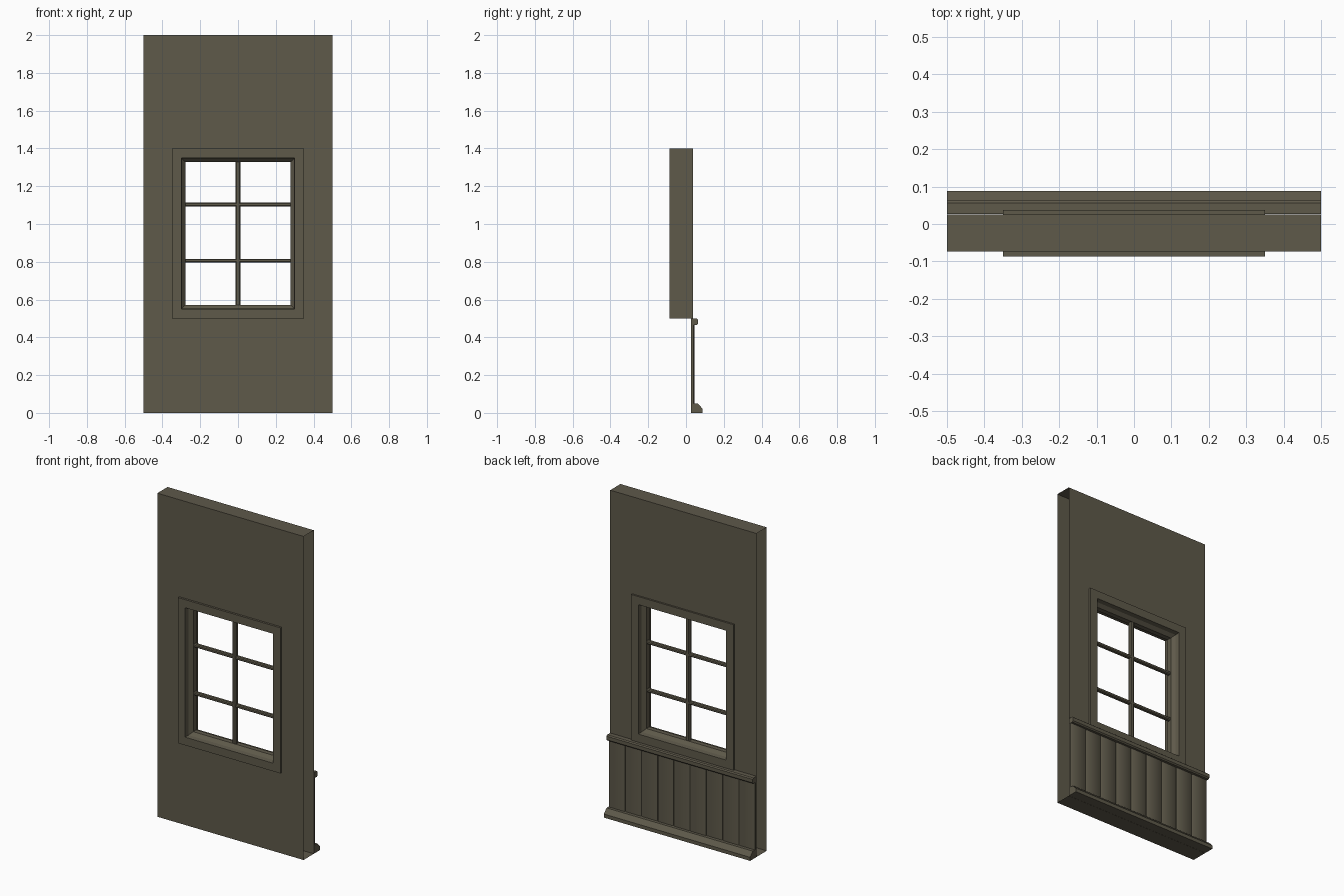
import bpy, bmesh, random

if "Cube" in bpy.data.objects:
    bpy.data.objects.remove(bpy.data.objects["Cube"])
random.seed(4)

mat = bpy.data.materials.new("olive_brown_paint")
mat.diffuse_color = (0.112, 0.100, 0.068, 1)
mat.use_nodes = True
mat.node_tree.nodes["Principled BSDF"].inputs["Base Color"].default_value = mat.diffuse_color


def finish(bm, name, smooth=False):
    me = bpy.data.meshes.new(name)
    bm.to_mesh(me)
    bm.free()
    ob = bpy.data.objects.new(name, me)
    bpy.context.collection.objects.link(ob)
    me.materials.append(mat)
    if smooth:
        bpy.ops.object.select_all(action='DESELECT')
        bpy.context.view_layer.objects.active = ob
        ob.select_set(True)
        bpy.ops.object.shade_smooth_by_angle(angle=0.7)
    return ob


def rect(bm, hx, z0, z1, y):
    return [bm.verts.new(p) for p in ((-hx, y, z0), (hx, y, z0), (hx, y, z1), (-hx, y, z1))]


def bridge(bm, a, b, sides=range(4)):
    n = len(a)
    for i in sides:
        j = (i + 1) % n
        bm.faces.new((a[i], a[j], b[j], b[i]))


def extrude_profile(name, section, axis, lo, hi, smooth=False):
    """Closed section (across, up) extruded along x or z."""
    bm = bmesh.new()
    place = {'x': lambda s, t: (t, s[0], s[1]), 'z': lambda s, t: (s[0], s[1], t)}[axis]
    a, b = ([bm.verts.new(place(s, t)) for s in section] for t in (lo, hi))
    bridge(bm, a, b, range(len(section)))
    bm.faces.new(a)
    bm.faces.new(b)
    bmesh.ops.recalc_face_normals(bm, faces=bm.faces)
    return finish(bm, name, smooth)


def octagon(cx, cy, w, d, c):
    w, d = w / 2, d / 2
    return [(cx + x, cy + y) for x, y in ((-w, c - d), (c - w, -d), (w - c, -d), (w, c - d),
                                          (w, d - c), (w - c, d), (c - w, d), (-w, d - c))]


# Hollow wall, open at both ends, with a window hole
bm = bmesh.new()
FRONT, BACK = -0.074, 0.026
fo, fi = rect(bm, 0.5, 0, 2, FRONT), rect(bm, 0.34, 0.51, 1.39, FRONT)
bo, bi = rect(bm, 0.5, 0, 2, BACK), rect(bm, 0.34, 0.51, 1.39, BACK)
bridge(bm, fo, fi)
bridge(bm, bi, bo)
bridge(bm, bo, fo, (0, 2))
finish(bm, "wall")

# Window frame: mitred profile of (inset, y) swept around the opening
bm = bmesh.new()
profile = [(0, -0.087), (0.05, -0.087), (0.054, -0.06), (0.072, -0.04),
           (0.072, -0.01), (0.054, 0.01), (0.05, 0.037), (0, 0.037)]
loops = [rect(bm, 0.35 - i, 0.5 + i, 1.4 - i, y) for i, y in profile]
for k, loop in enumerate(loops):
    bridge(bm, loop, loops[(k + 1) % len(loops)])
bmesh.ops.recalc_face_normals(bm, faces=bm.faces)
finish(bm, "window_frame")

# Glazing bars
extrude_profile("upright_bar", octagon(0, -0.025, 0.027, 0.027, 0.006), 'z', 0.56, 1.34)
for z in (0.806, 1.103):
    extrude_profile("cross_bar", octagon(-0.025, z, 0.025, 0.02, 0.005), 'x', -0.288, 0.288)

# Wainscot planks with slightly uneven rounded faces
N = 9
w = 1 / N
for i in range(N):
    x0, x1 = -0.5 + i * w + 0.001, -0.5 + (i + 1) * w - 0.001
    y = 0.043 + random.uniform(-0.002, 0.002)
    section = [(x0, 0.027), (x1, 0.027), (x1, y - 0.004), (x1 - 0.006, y),
               (x0 + 0.006, y), (x0, y - 0.004)]
    extrude_profile("plank", section, 'z', random.uniform(0.004, 0.02), 0.48, True)

# Chair rail and skirting board
extrude_profile("chair_rail", [(0.027, 0.5), (0.056, 0.5), (0.063, 0.494), (0.063, 0.472),
                               (0.056, 0.465), (0.027, 0.465)], 'x', -0.5, 0.5, True)
extrude_profile("skirting_board", [(0.027, 0), (0.088, 0), (0.088, 0.022), (0.062, 0.05),
                                   (0.027, 0.05)], 'x', -0.5, 0.5)
